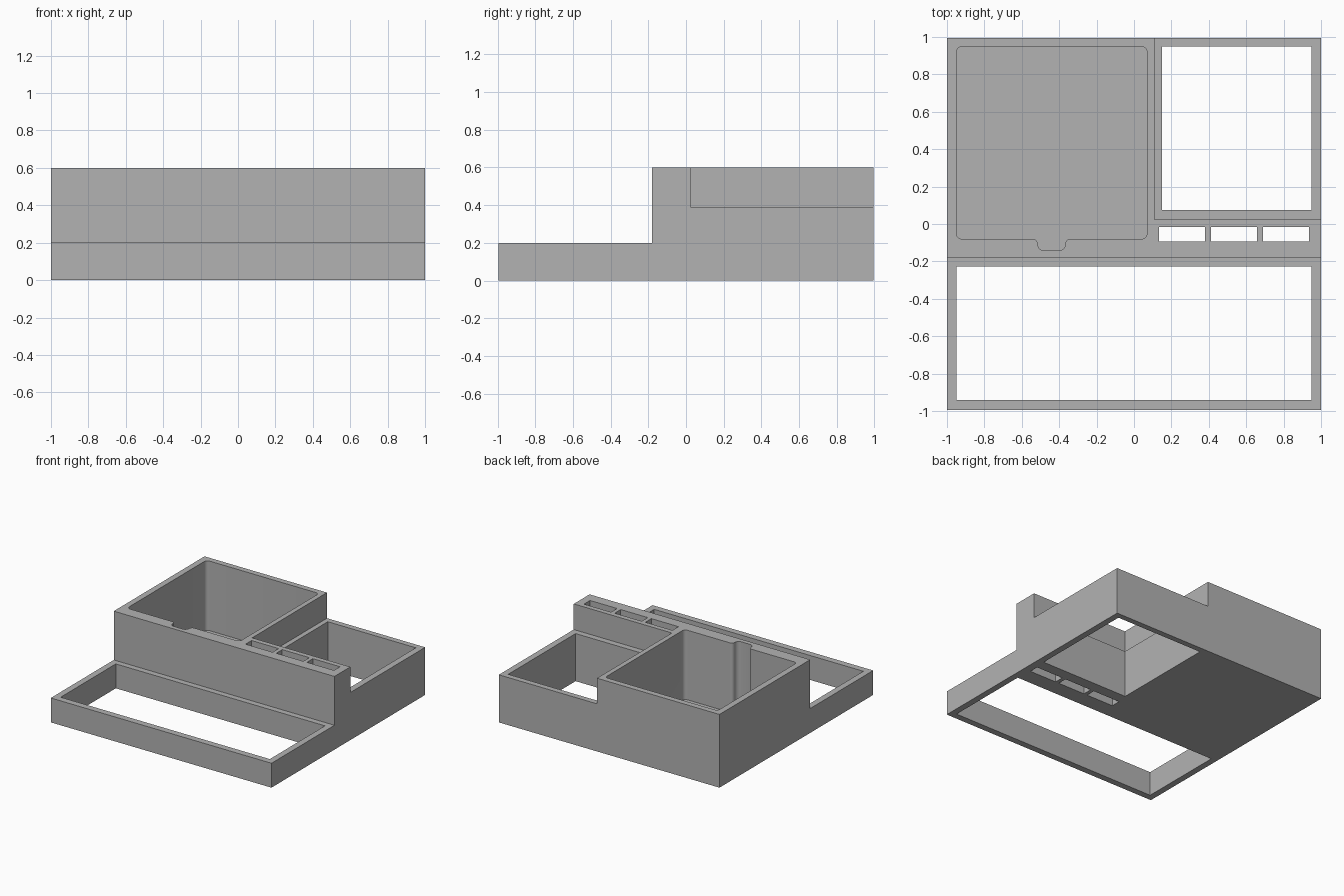
import bpy, bmesh, math
from mathutils import Vector

cube = bpy.data.objects.get("Cube")
if cube:
    bpy.data.objects.remove(cube, do_unlink=True)

grey = bpy.data.materials.new("plain grey")
grey.use_nodes = True
grey.diffuse_color = (0.45, 0.45, 0.45, 1)
grey.node_tree.nodes["Principled BSDF"].inputs["Base Color"].default_value = grey.diffuse_color


def prism(name, points, offset):
    """Extrude a closed outline of 3D points along an offset."""
    bm = bmesh.new()
    face = bm.faces.new([bm.verts.new(p) for p in points])
    new = bmesh.ops.extrude_face_region(bm, geom=[face])["geom"]
    verts = [v for v in new if isinstance(v, bmesh.types.BMVert)]
    bmesh.ops.translate(bm, verts=verts, vec=offset)
    bmesh.ops.recalc_face_normals(bm, faces=bm.faces)
    mesh = bpy.data.meshes.new(name)
    bm.to_mesh(mesh)
    bm.free()
    mesh.materials.append(grey)
    obj = bpy.data.objects.new(name, mesh)
    bpy.context.collection.objects.link(obj)
    return obj


def rounded(corners, steps=6):
    """Outline from (x, y, radius) right-angle corners, each filleted."""
    out = []
    for i, (x, y, r) in enumerate(corners):
        p = Vector((x, y))
        a = (Vector(corners[i - 1][:2]) - p).normalized()
        b = (Vector(corners[(i + 1) % len(corners)][:2]) - p).normalized()
        centre = p + (a + b) * r
        for k in range(steps + 1):
            t = k / steps * math.pi / 2
            out.append(centre - b * r * math.cos(t) - a * r * math.sin(t))
    return out


def cut(body, outline, bottom):
    """Cut a vertical pocket with the given outline, open at the top."""
    cutter = prism("cutter", [(x, y, bottom) for x, y in outline], (0, 0, 1 - bottom))
    cutter.hide_render = True
    mod = body.modifiers.new("cut", "BOOLEAN")
    mod.operation, mod.solver, mod.object = "DIFFERENCE", "EXACT", cutter
    bpy.context.view_layer.objects.active = body
    bpy.ops.object.modifier_apply(modifier=mod.name)
    bpy.data.objects.remove(cutter, do_unlink=True)


def box(x0, x1, y0, y1):
    return [(x0, y0), (x1, y0), (x1, y1), (x0, y1)]


# Stepped body: low front, tall back
END, STEP = 0.995, -0.18
profile = [(-END, 0), (END, 0), (END, 0.6), (STEP, 0.6), (STEP, 0.2), (-END, 0.2)]
body = prism("desk_organiser", [(-1, y, z) for y, z in profile], (2, 0, 0))

# Lowered back left corner
cut(body, box(0.11, 1.1, 0.025, 1.1), 0.39)

# Open compartments: front tray and back left bay
cut(body, box(-0.948, 0.948, -0.942, -0.228), -0.1)
cut(body, box(0.15, 0.948, 0.075, 0.948), -0.1)

# Three small slots
for i in range(3):
    x = 0.134 + 0.278 * i
    cut(body, box(x, x + 0.246, -0.094, -0.016), -0.1)

# Closed pocket with a cable groove in its front wall
pocket = rounded([
    (-0.95, -0.08, 0.03), (-0.515, -0.08, 0.025), (-0.515, -0.143, 0.035),
    (-0.367, -0.143, 0.035), (-0.367, -0.08, 0.025), (0.07, -0.08, 0.03),
    (0.07, 0.948, 0.03), (-0.95, 0.948, 0.03),
])
cut(body, pocket, 0.03)

# Smooth fillets, sharp edges
bpy.ops.object.select_all(action="DESELECT")
body.select_set(True)
bpy.context.view_layer.objects.active = body
bpy.ops.object.shade_smooth_by_angle(angle=math.radians(30))
